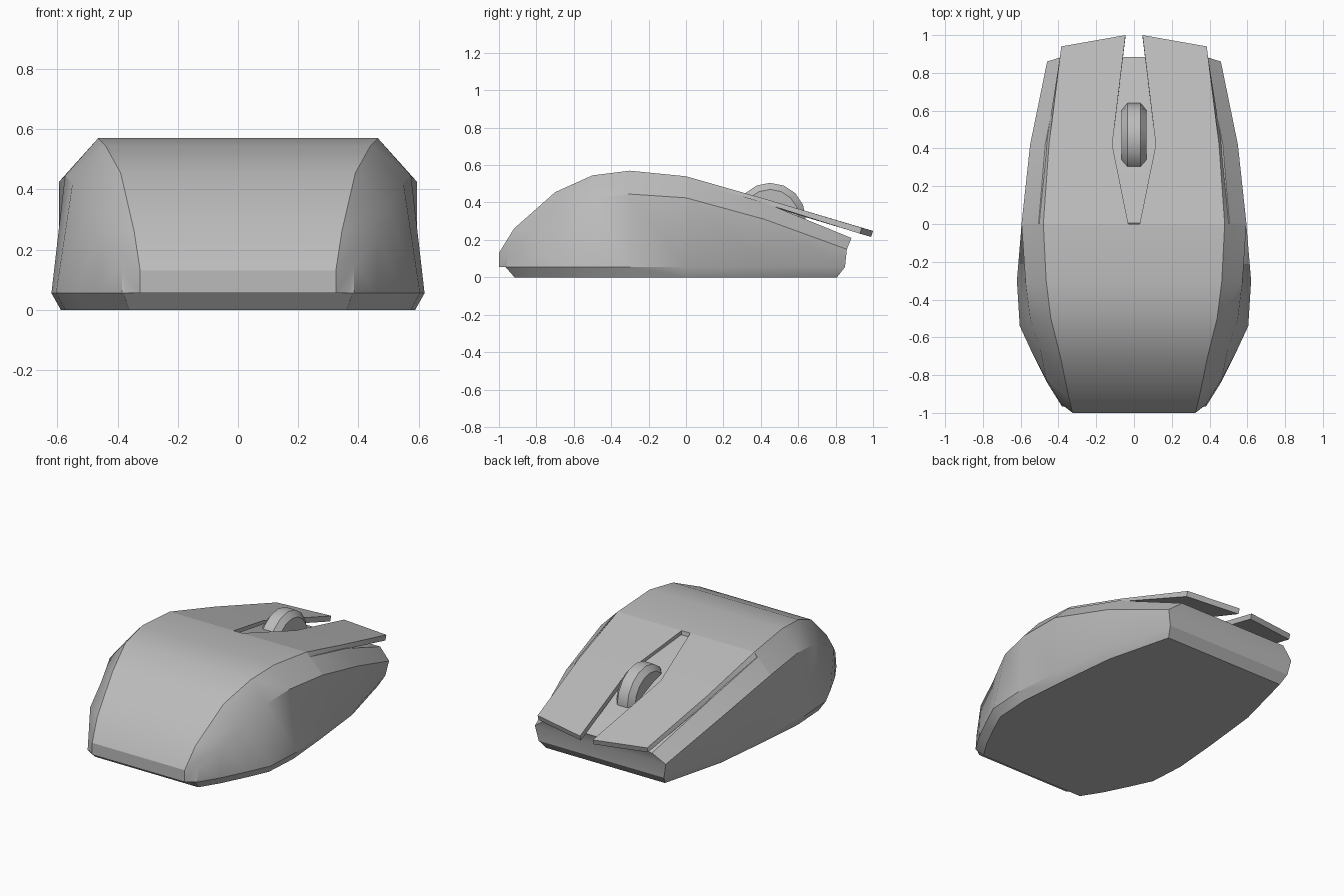
import bpy, bmesh, math
from mathutils import Vector

if "Cube" in bpy.data.objects:
    bpy.data.objects.remove(bpy.data.objects["Cube"])

grey = bpy.data.materials.new("plain grey")
grey.use_nodes = True
COLOUR = (0.5, 0.5, 0.5, 1)
grey.diffuse_color = COLOUR
grey.node_tree.nodes["Principled BSDF"].inputs["Base Color"].default_value = COLOUR


def finish(bm, name, angle=30):
    bmesh.ops.remove_doubles(bm, verts=bm.verts, dist=0.0005)
    bmesh.ops.recalc_face_normals(bm, faces=bm.faces)
    mesh = bpy.data.meshes.new(name)
    bm.to_mesh(mesh)
    bm.free()
    ob = bpy.data.objects.new(name, mesh)
    bpy.context.collection.objects.link(ob)
    mesh.materials.append(grey)
    bpy.ops.object.select_all(action='DESELECT')
    ob.select_set(True)
    bpy.context.view_layer.objects.active = ob
    bpy.ops.object.shade_smooth_by_angle(angle=math.radians(angle))
    return ob


def face(bm, points):
    unique = []
    for p in points:
        if all((Vector(p) - Vector(q)).length > 0.0005 for q in unique):
            unique.append(p)
    if len(unique) > 2:
        bm.faces.new([bm.verts.new(p) for p in unique])


def flip(p):
    return (-p[0], p[1], p[2])


# Body rails, tail to nose: roof edge, shoulder, skirt and base
roof = [(.325, -1, .055), (.325, -1, .13), (.345, -.92, .26), (.39, -.7, .455),
        (.44, -.5, .545), (.465, -.3, .57), (.48, 0, .54), (.505, .004, .515),
        (.47, .42, .4), (.38, .885, .21)]
shoulder = [(.37, -.965, .055), (.385, -.95, .15), (.465, -.82, .25), (.495, -.67, .34),
            (.55, -.5, .42), (.575, -.3, .445), (.595, 0, .425), (.595, .004, .424),
            (.55, .42, .31), (.46, .86, .15)]
plan = [(.38, -.965), (.385, -.96), (.46, -.84), (.54, -.68), (.605, -.54),
        (.62, -.3), (.595, 0), (.595, .004), (.55, .42), (.44, .85)]
skirt = [(x, y, .055) for x, y in plan]
base = [(x * .95, y * .95, 0) for x, y in plan]
rails = [roof, shoulder, skirt, base]

bm = bmesh.new()
for i in range(len(roof) - 1):
    for a, b in zip(rails, rails[1:]):
        quad = [a[i], a[i + 1], b[i + 1], b[i]]
        face(bm, quad)
        face(bm, [flip(p) for p in quad])
    for rail in (roof, base):
        face(bm, [rail[i], rail[i + 1], flip(rail[i + 1]), flip(rail[i])])
# Close the tail and the nose
for i in (0, -1):
    for a, b in zip(rails, rails[1:]):
        face(bm, [a[i], b[i], flip(b[i]), flip(a[i])])
finish(bm, "body_shell")

# Button plates: each leaves a slot in the middle and overhangs the nose
inner = [(.03, 0, .54), (.115, .42, .42), (.045, 1, .248)]
outer = [(.48, 0, .54), (.45, .42, .42), (.385, .94, .265)]
inner_low = [(x, y - .01 * (y > .9), z - .032) for x, y, z in inner]
outer_low = [(.503, 0, .515), (.465, .42, .395), (.385, .93, .233)]
for side, name in ((1, "left_button"), (-1, "right_button")):
    bm = bmesh.new()
    loop = [inner, outer, outer_low, inner_low]
    for i in range(2):
        for a, b in zip(loop, loop[1:] + loop[:1]):
            face(bm, [(x * side, y, z) for x, y, z in (a[i], a[i + 1], b[i + 1], b[i])])
    for i in (0, 2):
        face(bm, [(r[i][0] * side, r[i][1], r[i][2]) for r in loop])
    finish(bm, name)

# Slot end: fills the roof line between the two buttons at the back of the slot
# Scroll wheel: a bevelled rim turned around the x axis
bm = bmesh.new()
SIDES = 16
profile = [(-.065, .155), (-.035, .19), (.035, .19), (.065, .155)]


def rim(x, r, k):
    t = 2 * math.pi * k / SIDES
    return (x, .45 + r * math.cos(t), .315 + r * math.sin(t))


for k in range(SIDES):
    for (xa, ra), (xb, rb) in zip(profile, profile[1:]):
        face(bm, [rim(xa, ra, k), rim(xa, ra, k + 1), rim(xb, rb, k + 1), rim(xb, rb, k)])
for x, r in (profile[0], profile[-1]):
    face(bm, [rim(x, r, k) for k in range(SIDES)])
finish(bm, "scroll_wheel")
